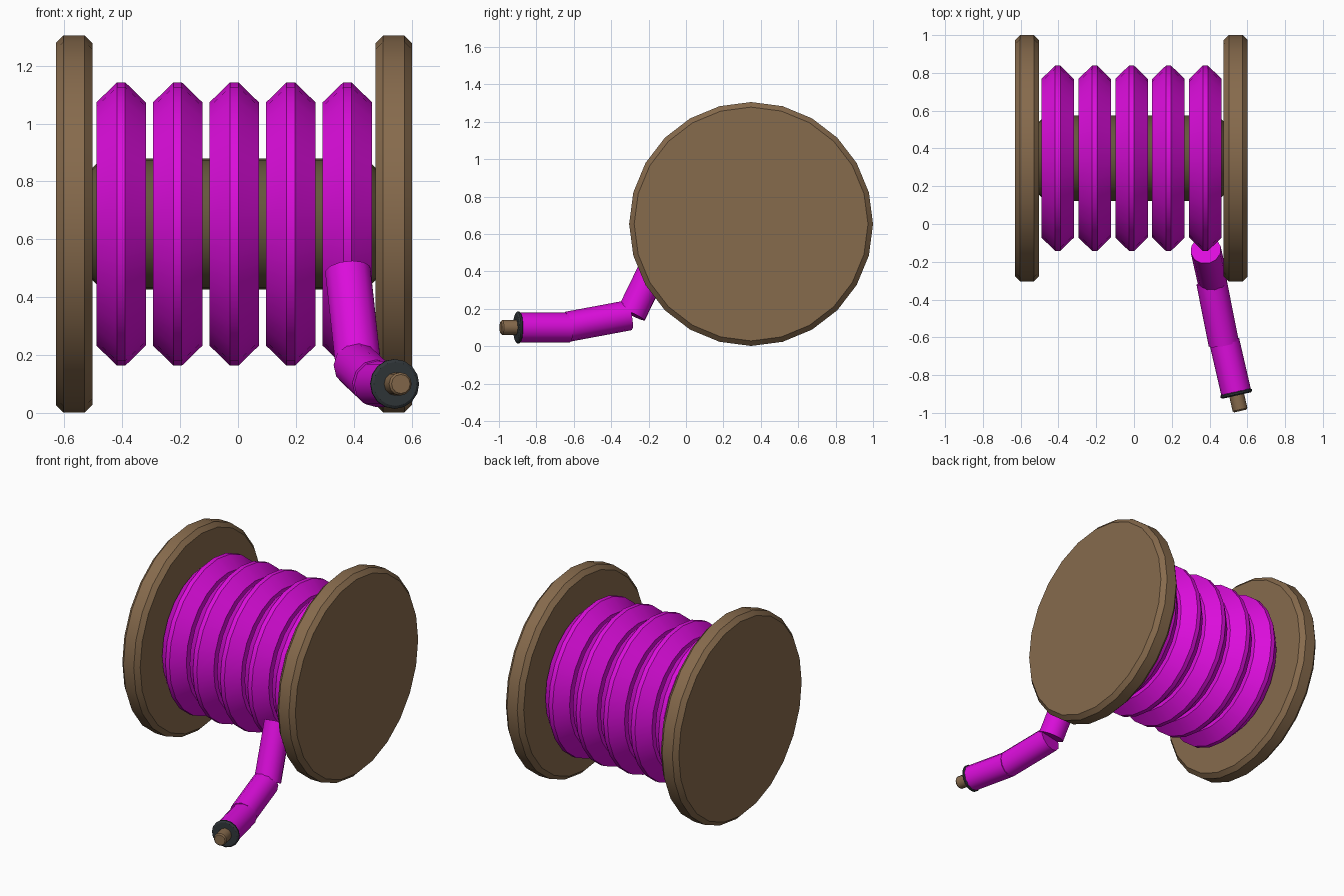
import bpy, bmesh, math
from mathutils import Vector

cube = bpy.data.objects.get("Cube")
if cube:
    bpy.data.objects.remove(cube, do_unlink=True)


def make_material(name, rgb):
    mat = bpy.data.materials.new(name)
    mat.use_nodes = True
    mat.diffuse_color = (*rgb, 1)
    mat.node_tree.nodes["Principled BSDF"].inputs["Base Color"].default_value = (*rgb, 1)
    return mat


BROWN = make_material("brown wood", (0.24, 0.145, 0.073))
OLIVE = make_material("dark olive wood", (0.13, 0.095, 0.045))
MAGENTA = make_material("magenta hose", (0.71, 0.004, 0.71))
CHARCOAL = make_material("charcoal rubber", (0.03, 0.037, 0.042))


def turned(name, start, end, radius, mat, sides, bevel=(0, 0)):
    """Closed round bar from start to end; bevel = (along the axis, inwards)."""
    start, end = Vector(start), Vector(end)
    axis = (end - start).normalized()
    length = (end - start).length
    side = Vector((0, 0, 1)).cross(axis).normalized()
    up = axis.cross(side)
    along, inward = bevel
    profile = [(0, radius), (length, radius)]
    if along:
        profile = [(0, radius - inward), (along, radius),
                   (length - along, radius), (length, radius - inward)]
    bm = bmesh.new()
    loops = []
    for t, r in profile:
        loops.append([])
        for i in range(sides):
            a = math.tau * i / sides
            offset = up * math.cos(a) * r + side * math.sin(a) * r
            loops[-1].append(bm.verts.new(start + axis * t + offset))
    for a, b in zip(loops, loops[1:]):
        for i in range(sides):
            j = (i + 1) % sides
            bm.faces.new((a[i], a[j], b[j], b[i]))
    bm.faces.new(loops[0])
    bm.faces.new(loops[-1])
    bmesh.ops.recalc_face_normals(bm, faces=bm.faces)
    mesh = bpy.data.meshes.new(name)
    bm.to_mesh(mesh)
    bm.free()
    mesh.materials.append(mat)
    obj = bpy.data.objects.new(name, mesh)
    bpy.context.collection.objects.link(obj)
    bpy.ops.object.select_all(action='DESELECT')
    obj.select_set(True)
    bpy.context.view_layer.objects.active = obj
    bpy.ops.object.shade_smooth_by_angle(angle=math.radians(32))
    return obj


# Reel: two end discs and a core on a common axis
CY, CZ = 0.348, 0.653


def on_axis(name, x0, x1, radius, mat, bevel):
    return turned(name, (x0, CY, CZ), (x1, CY, CZ), radius, mat, 24, bevel)


on_axis("right_disc", -0.63, -0.503, 0.652, BROWN, (0.027, 0.027))
on_axis("left_disc", 0.475, 0.602, 0.652, BROWN, (0.027, 0.027))
on_axis("core", -0.51, 0.482, 0.227, OLIVE, (0.04, 0.04))

# Wound turns of hose
for i in range(5):
    x = -0.404 + i * 0.1955
    on_axis(f"hose_turn_{i + 1}", x - 0.086, x + 0.086, 0.49, MAGENTA, (0.072, 0.07))

# Loose end of the hose in three straight lengths
turned("hose_upper", (0.38, -0.137, 0.49), (0.415, -0.292, 0.172), 0.081, MAGENTA, 12)
turned("hose_middle", (0.41, -0.305, 0.165), (0.475, -0.632, 0.104), 0.081, MAGENTA, 12)
turned("hose_lower", (0.478, -0.62, 0.1), (0.541, -0.893, 0.1), 0.08, MAGENTA, 12)

# Collar and nozzle
turned("collar", (0.539, -0.886, 0.1), (0.544, -0.908, 0.1), 0.086, CHARCOAL, 16, (0.007, 0.01))
turned("nozzle", (0.54, -0.89, 0.1), (0.563, -0.99, 0.1), 0.04, BROWN, 12, (0.008, 0.007))
